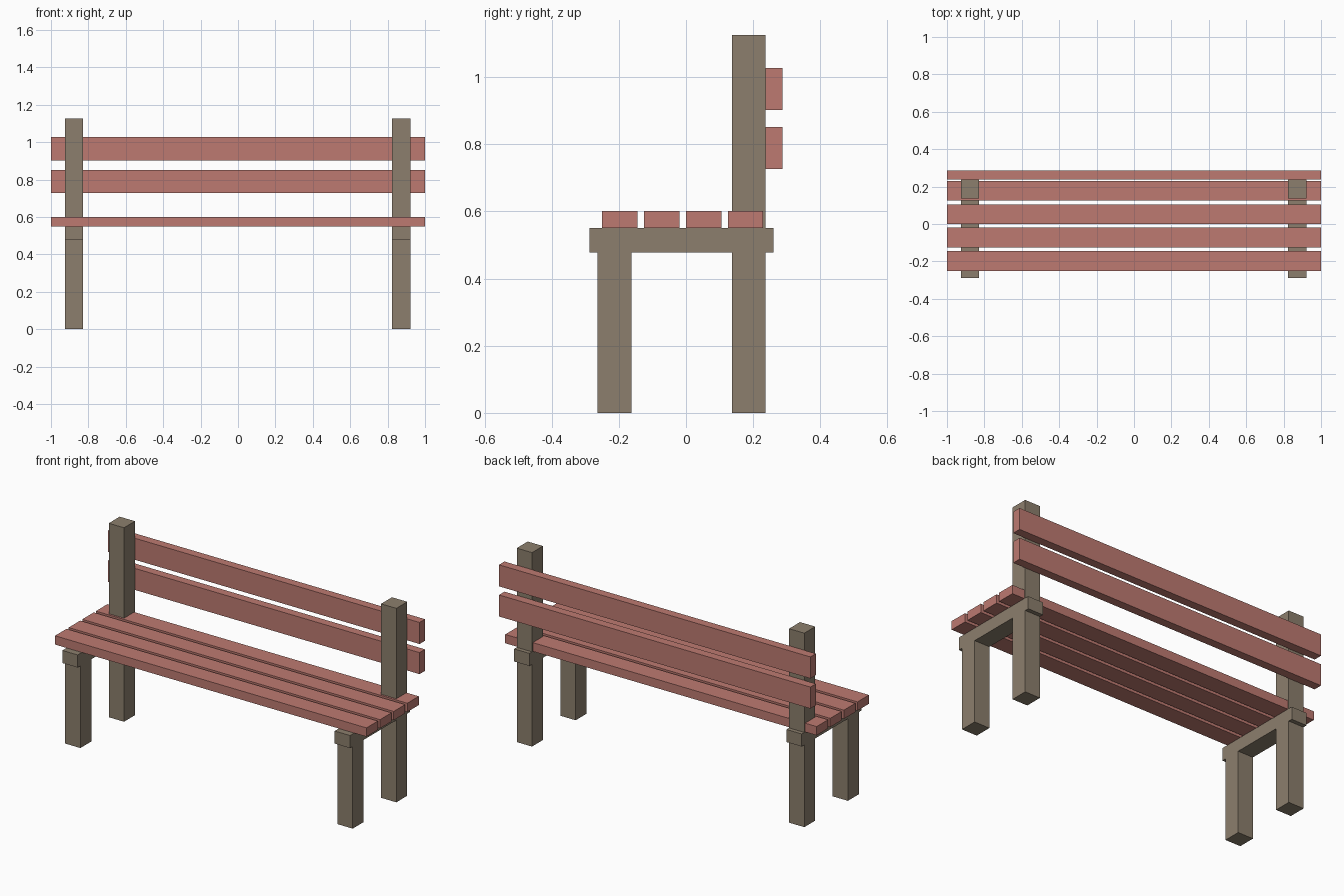
import bpy
from mathutils import Vector

if "Cube" in bpy.data.objects:
    bpy.data.objects.remove(bpy.data.objects["Cube"], do_unlink=True)


def make_material(name, colour):
    mat = bpy.data.materials.new(name)
    mat.use_nodes = True
    mat.diffuse_color = (*colour, 1)
    mat.node_tree.nodes["Principled BSDF"].inputs["Base Color"].default_value = (*colour, 1)
    return mat


red_wood = make_material("red_wood", (0.51, 0.195, 0.165))
brown_wood = make_material("brown_wood", (0.263, 0.212, 0.153))


def box(name, x, y, z, material):
    """Box spanning the (min, max) range on each axis."""
    low, high = (Vector(p) for p in zip(x, y, z))
    bpy.ops.mesh.primitive_cube_add(size=1, location=(low + high) / 2)
    obj = bpy.context.object
    obj.name = name
    obj.scale = high - low
    bpy.ops.object.transform_apply(location=False, rotation=False, scale=True)
    obj.data.materials.append(material)


SEAT_Z = 0.55
RAIL_Z = 0.477
LENGTH = (-1, 1)

# End frames: front leg, tall back post and the rail joining them
for side, centre in (("right", -0.877), ("left", 0.872)):
    x = (centre - 0.049, centre + 0.049)
    box(f"front_leg_{side}", x, (-0.263, -0.163), (0, RAIL_Z), brown_wood)
    box(f"back_post_{side}", x, (0.137, 0.237), (0, 1.126), brown_wood)
    box(f"seat_rail_{side}", x, (-0.288, 0.261), (RAIL_Z, SEAT_Z), brown_wood)

# Seat slats
for i in range(4):
    y = -0.25 + i * 0.125
    box(f"seat_slat_{i + 1}", LENGTH, (y, y + 0.105), (SEAT_Z, 0.601), red_wood)

# Backrest slats fixed behind the posts
for i in range(2):
    z = 0.727 + i * 0.175
    box(f"back_slat_{i + 1}", LENGTH, (0.237, 0.287), (z, z + 0.125), red_wood)
